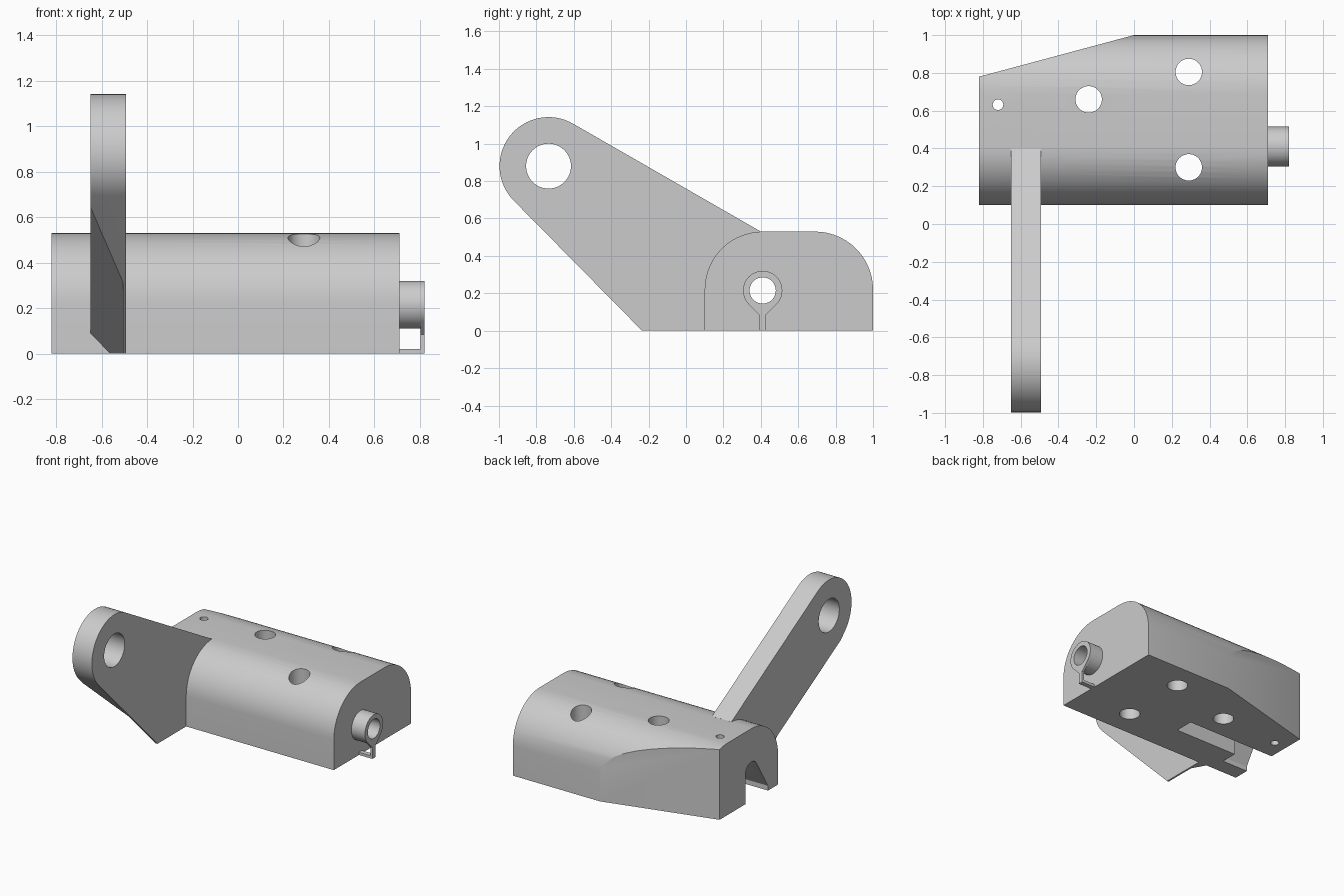
import bpy, bmesh
from math import sin, cos, pi, radians
from mathutils import Vector

cube = bpy.data.objects.get("Cube")
if cube:
    bpy.data.objects.remove(cube, do_unlink=True)

grey = bpy.data.materials.new("light_grey")
grey.use_nodes = True
grey.diffuse_color = (0.6, 0.6, 0.6, 1)
grey.node_tree.nodes["Principled BSDF"].inputs["Base Color"].default_value = (0.6, 0.6, 0.6, 1)


def arc(cy, cz, r, start, end, n):
    """Points along an arc, angles in degrees."""
    steps = [radians(start + (end - start) * i / n) for i in range(n + 1)]
    return [(cy + r * cos(a), cz + r * sin(a)) for a in steps]


def circle(cy, cz, r, n=48):
    return arc(cy, cz, r, 0, 360, n)[:-1]


def prism(name, outline, lo, hi, axis="x"):
    """Extrude a closed outline along x (outline in y, z) or z (outline in x, y)."""
    bm = bmesh.new()
    place = (lambda p, t: (t, *p)) if axis == "x" else (lambda p, t: (*p, t))
    face = bm.faces.new([bm.verts.new(place(p, lo)) for p in outline])
    new = bmesh.ops.extrude_face_region(bm, geom=[face])["geom"]
    shift = Vector(place((0, 0), hi - lo))
    bmesh.ops.translate(bm, vec=shift, verts=[v for v in new if isinstance(v, bmesh.types.BMVert)])
    bmesh.ops.recalc_face_normals(bm, faces=bm.faces)
    mesh = bpy.data.meshes.new(name)
    bm.to_mesh(mesh)
    bm.free()
    mesh.materials.append(grey)
    obj = bpy.data.objects.new(name, mesh)
    bpy.context.collection.objects.link(obj)
    return obj


def combine(obj, others, operation="DIFFERENCE"):
    """Apply booleans one after another and remove the helpers."""
    bpy.context.view_layer.objects.active = obj
    for other in others:
        other.hide_render = True
        mod = obj.modifiers.new("boolean", "BOOLEAN")
        mod.operation, mod.object, mod.solver = operation, other, "EXACT"
        bpy.ops.object.modifier_apply(modifier=mod.name)
        bpy.data.objects.remove(other, do_unlink=True)


def smooth(obj):
    bpy.ops.object.select_all(action="DESELECT")
    obj.select_set(True)
    bpy.context.view_layer.objects.active = obj
    bpy.ops.object.shade_smooth_by_angle(angle=radians(25))


AXIS_Y, AXIS_Z, BORE = 0.41, 0.215, 0.07
R = 0.31

# Body: rounded block with a tapered back corner
outline = [(0.1, 0), (1, 0)] + arc(1 - R, 0.53 - R, R, 0, 90, 14) + arc(0.1 + R, 0.53 - R, R, 90, 180, 14)
body = prism("body", outline, -0.82, 0.71)
taper = prism("taper_cutter", [(0, 1), (-0.9, 0.7585), (-0.9, 1.2), (0, 1.2)], -0.1, 0.7, "z")

# Bore, underside slot and widened slot mouth
bore = prism("bore_cutter", circle(AXIS_Y, AXIS_Z, BORE), -1, 1)
left, right = AXIS_Y - BORE, AXIS_Y + BORE
slot = prism("slot_cutter", [(left, -0.1), (right, -0.1), (right, AXIS_Z), (left, AXIS_Z)], -0.9, -0.10)
mouth = prism("mouth_cutter", [(0.217, -0.1), (right, -0.1), (right, AXIS_Z), (AXIS_Y, AXIS_Z),
                               (0.35, 0.25), (0.217, 0.035)], -0.9, -0.61)

# Vertical screw holes
holes = [prism("hole_cutter", circle(x, y, r), -0.1, 0.7, "z")
         for x, y, r in [(-0.24, 0.66, 0.07), (0.29, 0.805, 0.07), (0.29, 0.30, 0.07), (-0.72, 0.632, 0.028)]]
combine(body, [taper, bore, slot, mouth] + holes)
smooth(body)

# Lever arm with rounded eye end
eye = (-0.735, 0.88)
arm_outline = [(-0.235, 0), (0.11, 0), (0.11, 0.2), (0.40, 0.53)] + arc(*eye, 0.262, 60, 225, 32)
arm = prism("lever_arm", arm_outline, -0.65, -0.492)
eye_hole = prism("eye_cutter", circle(*eye, 0.12), -1, 0)

# Slanted relief under the outer side of the arm
relief = prism("relief_cutter", [(-1.5, -0.5), (0.5, -0.5), (0.5, 1.5), (-1.5, 1.5)], -1, -0.505)
bm = bmesh.new()
bm.from_mesh(relief.data)
cut = bmesh.ops.bisect_plane(bm, geom=bm.verts[:] + bm.edges[:] + bm.faces[:],
                             plane_co=(-0.65, 0.1, 0.09), plane_no=(0.146, 0.083, 0.145), clear_outer=True)
bmesh.ops.holes_fill(bm, edges=[e for e in cut["geom_cut"] if isinstance(e, bmesh.types.BMEdge)])
bmesh.ops.recalc_face_normals(bm, faces=bm.faces)
bm.to_mesh(relief.data)
bm.free()
combine(arm, [eye_hole, relief])
smooth(arm)

# Hinge tube on the end of the body
tube = prism("hinge_tube", circle(AXIS_Y, AXIS_Z, 0.105), 0.70, 0.82)
combine(tube, [prism("tube_cutter", circle(AXIS_Y, AXIS_Z, BORE), 0.5, 1)])
smooth(tube)

# Teardrop tail below the tube, with a foot strip back to the body
half = 0.0175
tail_outline = [(AXIS_Y - half, 0), (AXIS_Y + half, 0), (AXIS_Y + half, 0.084)]
tail_outline += arc(AXIS_Y, AXIS_Z, 0.105, -45, 225, 36) + [(AXIS_Y - half, 0.084)]
tail = prism("hinge_tail", tail_outline, 0.803, 0.82)
combine(tail, [prism("tail_cutter", circle(AXIS_Y, AXIS_Z, BORE), 0.5, 1)])
smooth(tail)
prism("tail_foot", [(AXIS_Y - half, 0), (AXIS_Y + half, 0), (AXIS_Y + half, 0.02), (AXIS_Y - half, 0.02)], 0.70, 0.81)
